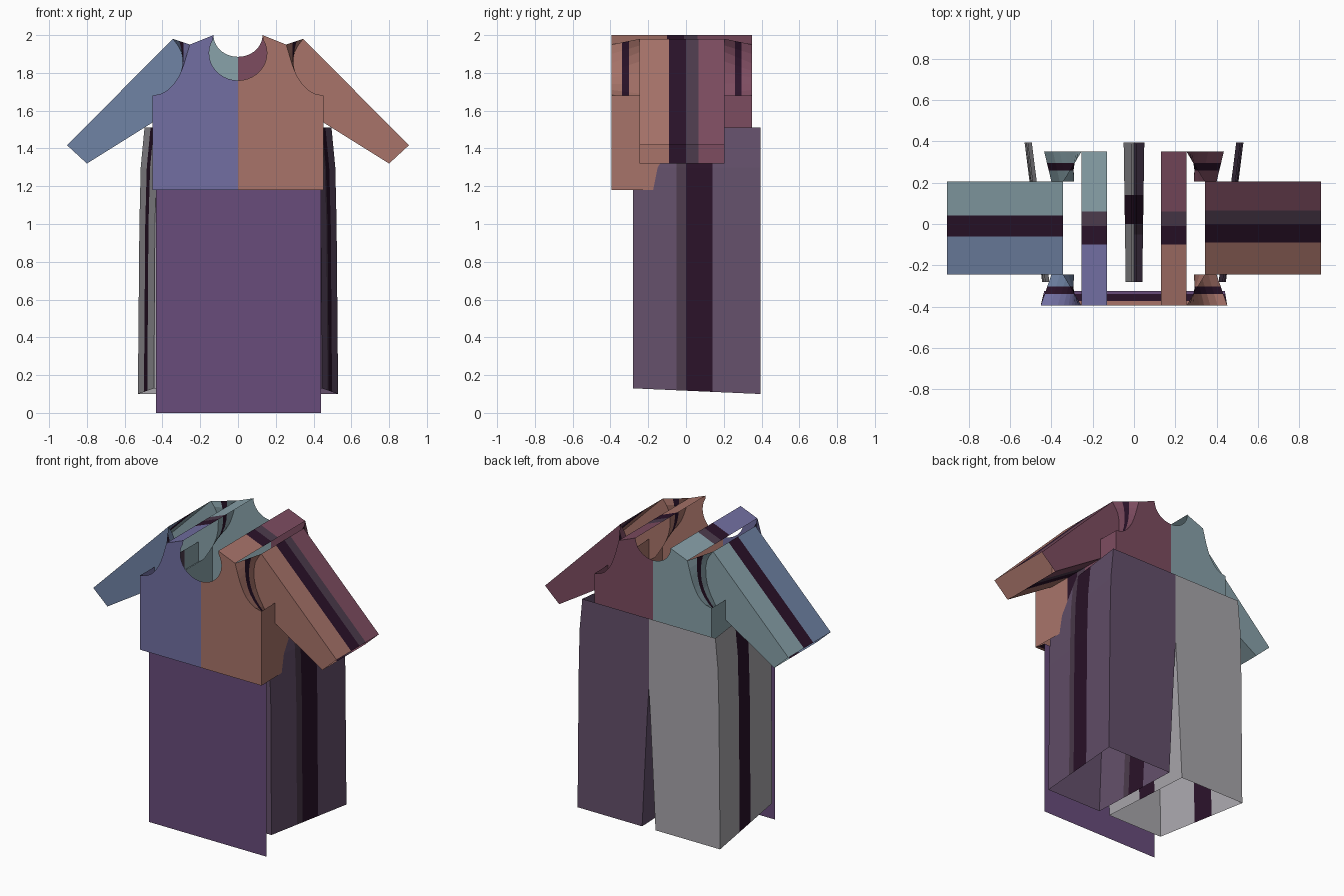
import bpy, bmesh, math

if "Cube" in bpy.data.objects:
    bpy.data.objects.remove(bpy.data.objects["Cube"])

def lin(c):
    c /= 255
    return c / 12.92 if c <= 0.04045 else ((c + 0.055) / 1.055) ** 2.4

def material(name, hexcol):
    m = bpy.data.materials.new(name)
    rgb = [lin(int(hexcol[i:i + 2], 16)) for i in (0, 2, 4)]
    m.diffuse_color = (*rgb, 1)
    m.use_nodes = True
    m.node_tree.nodes["Principled BSDF"].inputs["Base Color"].default_value = m.diffuse_color
    return m

PERI = material("periwinkle", "726FA2")
STEEL = material("steel_blue", "7083A5")
TEAL = material("grey_teal", "89A2AA")
BROWN = material("clay_brown", "A8746A")
MAROON = material("maroon", "7D4C60")
APRON = material("apron_purple", "684C7B")
GREY = material("pale_grey", "A8A6AB")
PLUM = material("dull_purple", "64506B")
DARK = material("seam_dark", "2A1229")
MID = material("seam_plum", "4C3B4C")

def finish(name, bm, mats):
    me = bpy.data.meshes.new(name)
    bm.to_mesh(me)
    bm.free()
    for m in mats:
        me.materials.append(m)
    ob = bpy.data.objects.new(name, me)
    bpy.context.collection.objects.link(ob)

def at(pts, y, s=1):
    """Place an (x, z) outline at depth y, mirrored for s = -1."""
    return [(s * x, y, z) for x, z in pts]

def panel(name, pts, mat):
    """Flat cloth panel, triangulated so curved edges stay exact."""
    bm = bmesh.new()
    f = bm.faces.new([bm.verts.new(p) for p in pts])
    bm.normal_update()
    bmesh.ops.triangulate(bm, faces=[f])
    finish(name, bm, [mat])

def strip(name, a, b, bands):
    """Seam cloth from edge a to edge b; bands = (end fraction, material)."""
    bm = bmesh.new()
    def row(t):
        return [bm.verts.new([p + (q - p) * t for p, q in zip(u, v)])
                for u, v in zip(a, b)]
    prev = row(0)
    for k, (t, m) in enumerate(bands):
        cur = row(t)
        for i in range(len(a) - 1):
            f = bm.faces.new((prev[i], prev[i + 1], cur[i + 1], cur[i]))
            f.material_index = k
        prev = cur
    finish(name, bm, [m for t, m in bands])

def by_depth(y0, y1, cuts, last):
    """Turn depth limits into band fractions."""
    return [((y - y0) / (y1 - y0), m) for y, m in cuts] + [(1, last)]

# depths of the panels
BF, BB = -0.395, 0.35      # bodice
SF, SB = -0.245, 0.205     # sleeves
TF, TB = -0.28, 0.395      # trousers
AP = -0.325                # apron

# bodice outlines (x, z)
neck_front = [(0.153 * math.cos(math.radians(a)), 1.905 + 0.145 * math.sin(math.radians(a)))
              for a in range(-90, 31, 10)] + [(0.13, 2.0)]
neck_front[0] = (0, 1.76)
neck_back = [(0.13 * math.sin(math.radians(a)), 2.0 - 0.115 * math.cos(math.radians(a)))
             for a in range(0, 91, 10)]
armhole = [(0.255, 1.95), (0.27, 1.90), (0.285, 1.85), (0.30, 1.81), (0.317, 1.775),
           (0.34, 1.74), (0.37, 1.71), (0.405, 1.69), (0.452, 1.68)]
armhole_back = [(x - 0.017 * max(0, (x - 0.255) / 0.197), z) for x, z in armhole]
hem = [(0.452, 1.18), (0, 1.18)]
hem_back = [(0.435, 1.18), (0, 1.18)]

# sleeve outline
cap = [(0.345, 1.98), (0.318, 1.945), (0.30, 1.91), (0.29, 1.86), (0.292, 1.80),
       (0.303, 1.745), (0.325, 1.69), (0.36, 1.63), (0.40, 1.57)]
cuff = [(0.80, 1.32), (0.905, 1.417)]

# trouser outlines: outer edge top to hem, inner edge hem to waist
outer_f = [(0.41, 1.51), (0.43, 1.30), (0.44, 1.0), (0.445, 0.13)]
outer_b = [(0.495, 1.51), (0.515, 1.30), (0.522, 1.0), (0.53, 0.10)]
inner_f = [(0.04, 0.13), (0.012, 0.85), (0.0, 1.04)]
inner_b = [(0.05, 0.10), (0.012, 0.85), (0.0, 1.04)]

for s, side in ((-1, "left"), (1, "right")):
    left = s < 0
    front, back = (PERI, TEAL) if left else (BROWN, MAROON)
    sleeve = STEEL if left else BROWN
    leg = GREY if left else PLUM
    mid = DARK if left else MID

    # bodice panels and their shoulder and side seams
    panel(side + "_bodice_front", at(neck_front + armhole + hem, BF, s), front)
    panel(side + "_bodice_back", at(neck_back + armhole_back + hem_back, BB, s), back)
    seam = by_depth(BF, BB, [(-0.1, front), (-0.01, DARK), (0.06, MID)], back)
    shoulder = [(0.13, 2.0), (0.255, 1.95)]
    strip(side + "_shoulder_seam", at(shoulder, BF, s), at(shoulder, BB, s), seam)
    strip(side + "_bodice_side", at([armhole[-1], hem[0]], BF, s),
          at([armhole_back[-1], hem_back[0]], BB, s), seam)

    # sleeve panels with upper and lower seams
    panel(side + "_sleeve_front", at(cap + cuff, SF, s), sleeve)
    panel(side + "_sleeve_back", at(cap + cuff, SB, s), back)
    cuts = ([(-0.06, sleeve), (0.04, DARK)] if left
            else [(-0.09, sleeve), (0.0, DARK), (0.065, MID)])
    bands = by_depth(SF, SB, cuts, back)
    for part, edge in (("upper", [cap[0], cuff[1]]), ("lower", [cap[-1], cuff[0]])):
        strip(f"{side}_sleeve_{part}_seam", at(edge, SF, s), at(edge, SB, s), bands)

    # armhole seams joining bodice to sleeve
    strip(side + "_armhole_front", at(armhole, BF, s), at(cap, SF, s),
          [(0.38, front), (0.62, DARK), (1, sleeve)])
    strip(side + "_armhole_back", at(armhole_back, BB, s), at(cap, SB, s),
          [(0.38, back), (0.62, DARK), (1, back)])

    # trouser leg panels, outer seam and inner seam
    panel(side + "_trouser_front", at(outer_f + inner_f + [(0, 1.51)], TF, s), leg)
    panel(side + "_trouser_back", at(outer_b + inner_b + [(0, 1.51)], TB, s), leg)
    legseam = by_depth(TF, TB, [(-0.05, leg), (0.0, leg if left else mid), (0.14, DARK)], leg)
    strip(side + "_trouser_outer_seam", at(outer_f, TF, s), at(outer_b, TB, s), legseam)
    strip(side + "_trouser_inner_seam", at(inner_f, TF, s), at(inner_b, TB, s), legseam)

# apron panel hanging from the front hem
panel("apron", at([(-0.435, 0), (0.44, 0), (0.44, 1.18), (-0.435, 1.18)], AP), APRON)
strip("apron_waist_seam", at([(-0.452, 1.18), (0.452, 1.18)], BF),
      at([(-0.435, 1.18), (0.44, 1.18)], AP), [(0.3, BROWN), (0.8, DARK), (1, APRON)])
